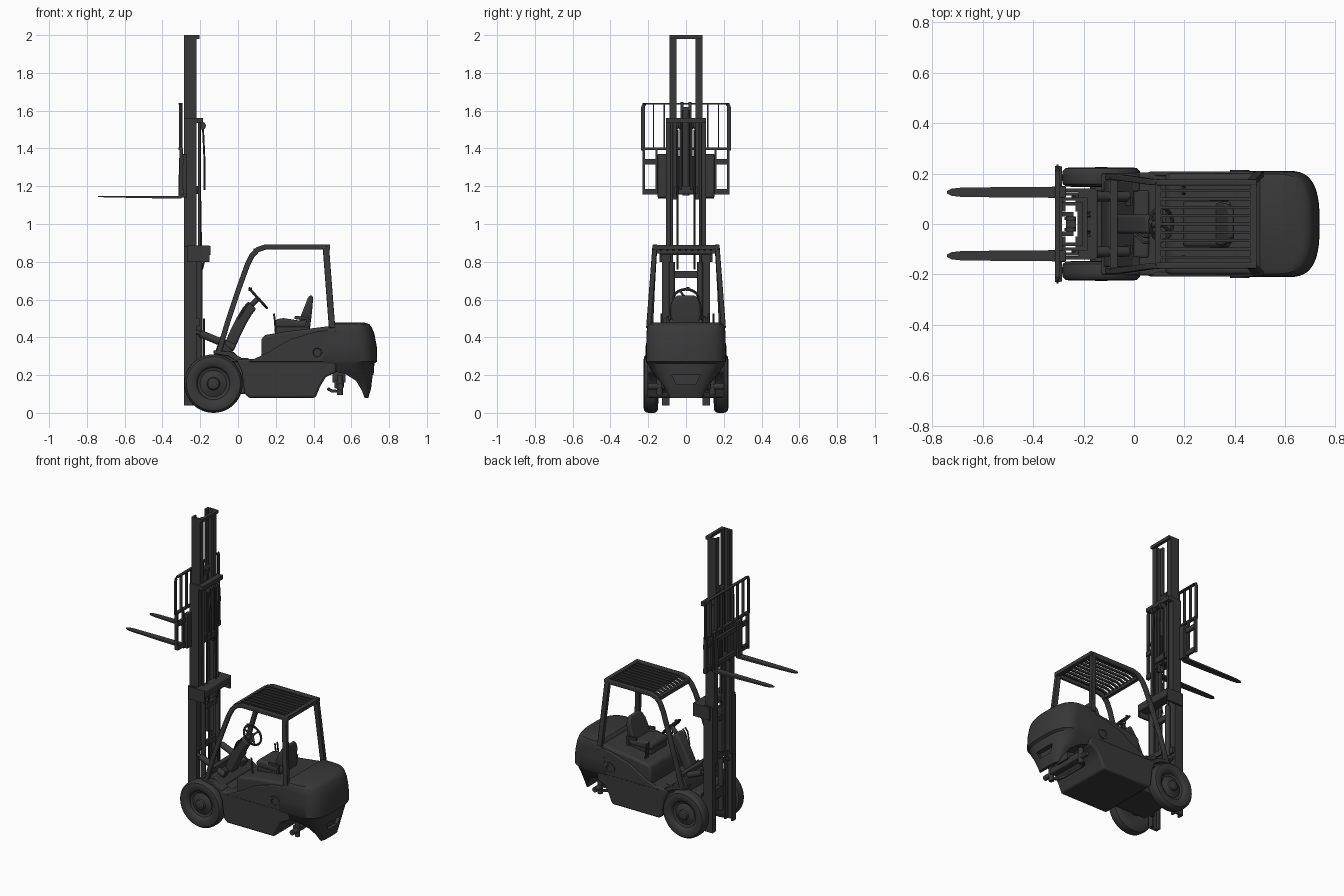
import bpy, bmesh, math
from mathutils import Vector

if "Cube" in bpy.data.objects:
    bpy.data.objects.remove(bpy.data.objects["Cube"])

dark = bpy.data.materials.new("charcoal")
dark.diffuse_color = (0.04, 0.04, 0.04, 1)
dark.use_nodes = True
dark.node_tree.nodes["Principled BSDF"].inputs["Base Color"].default_value = dark.diffuse_color


def loft(name, rings, bevel=0, mirror=False, closed=False):
    """Join equal-length point rings into a solid."""
    bm = bmesh.new()
    vr = [[bm.verts.new(p) for p in r] for r in rings]
    n = len(vr[0])
    pairs = list(zip(vr, vr[1:])) + ([(vr[-1], vr[0])] if closed else [])
    for a, b in pairs:
        for i in range(n):
            j = (i + 1) % n
            bm.faces.new((a[i], a[j], b[j], b[i]))
    if not closed:
        bm.faces.new(vr[0])
        bm.faces.new(vr[-1])
    bmesh.ops.recalc_face_normals(bm, faces=bm.faces)
    me = bpy.data.meshes.new(name)
    bm.to_mesh(me)
    bm.free()
    me.materials.append(dark)
    ob = bpy.data.objects.new(name, me)
    bpy.context.collection.objects.link(ob)
    if bevel:
        m = ob.modifiers.new("bevel", 'BEVEL')
        m.width, m.segments, m.angle_limit = bevel, 3, math.radians(40)
    if mirror:
        ob.modifiers.new("mirror", 'MIRROR').use_axis = (False, True, False)
    return ob


def prism(name, xz, y0, y1, **k):
    return loft(name, [[(x, y, z) for x, z in xz] for y in (y0, y1)], **k)


def box(name, x0, x1, y0, y1, z0, z1, **k):
    return prism(name, [(x0, z0), (x1, z0), (x1, z1), (x0, z1)], y0, y1, **k)


def sweep(name, path, w, h=None, **k):
    """Bar along a path: rectangular (w across, h deep) or round when h is None."""
    pts = [Vector(p) for p in path]
    rings = []
    for i, p in enumerate(pts):
        t = (pts[min(i + 1, len(pts) - 1)] - pts[max(i - 1, 0)]).normalized()
        side = Vector((0, 1, 0)) if abs(t.y) < 0.9 else Vector((1, 0, 0))
        side = (side - t * side.dot(t)).normalized()
        up = t.cross(side)
        if h is None:
            cs = [(math.cos(a * math.pi / 6) * w, math.sin(a * math.pi / 6) * w) for a in range(12)]
        else:
            cs = [(w / 2, h / 2), (-w / 2, h / 2), (-w / 2, -h / 2), (w / 2, -h / 2)]
        rings.append([p + side * a + up * b for a, b in cs])
    return loft(name, rings, **k)


def lathe(name, prof, c, axis, n=40, closed=False, mirror=False):
    """Revolve (radius, offset) points round an axis through c."""
    axis = Vector(axis).normalized()
    u = axis.orthogonal().normalized()
    v = axis.cross(u)
    rings = [[Vector(c) + axis * o + (u * math.cos(i * math.tau / n) + v * math.sin(i * math.tau / n)) * r
              for i in range(n)] for r, o in prof]
    return loft(name, rings, closed=closed, mirror=mirror)


# --- drive wheels: tyre, dished rim and hub
lathe("front_wheel", [(.005, .04), (.024, .04), (.03, .036), (.034, .022), (.07, .008), (.085, .014), (.09, .028),
      (.097, .033), (.125, .039), (.143, .035), (.153, .024), (.155, .01), (.155, -.015), (.152, -.028),
      (.14, -.037), (.09, -.04), (.04, -.03)], (-.13, .186, .155), (0, 1, 0), 48, mirror=True)
lathe("front_axle", [(.045, -.16), (.045, .16)], (-.13, 0, .155), (0, 1, 0), 24)

# --- chassis and hood
box("front_chassis", -.2, .06, -.135, .135, .1, .29, bevel=.01)
prism("main_frame", [(.035, .1), (.06, .08), (.41, .08), (.435, .14), (.465, .19), (.52, .215), (.52, .285),
      (-.01, .285), (.02, .22)], -.205, .205, bevel=.012)
prism("hood", [(.125, .27), (.125, .39), (.14, .412), (.25, .43), (.45, .455), (.53, .465), (.53, .27)],
      -.2, .2, bevel=.015)
prism("hood_side_panel", [(.05, .27), (.16, .32), (.28, .39), (.42, .43), (.52, .44), (.52, .27)],
      .19, .209, bevel=.006, mirror=True)
prism("front_fender", [(-.13, .315), (-.05, .3), (.0, .27), (.03, .22), (.045, .22), (.02, .29), (-.04, .325), (-.13, .33)],
      .13, .2, bevel=.004, mirror=True)
lathe("side_cap", [(.026, 0), (.038, .002), (.038, .012), (.024, .012), (.02, .006)], (.42, .202, .32), (0, 1, 0), 24, mirror=True)

# --- counterweight: stacked plan outlines rounded at the rear
def plan(z, x0, x1, hw):
    xs = max(x0 + .005, x1 - .13)
    ring = [(x0, -hw, z)]
    for i in range(25):
        a = -math.pi / 2 + math.pi * i / 24
        ring.append((xs + (x1 - xs) * max(0, math.cos(a)) ** .7,
                     math.copysign(abs(math.sin(a)) ** .7, a) * hw, z))
    return ring + [(x0, hw, z)]

weight = loft("counterweight", [plan(*s) for s in (
    (.08, .67, .69, .085), (.12, .655, .702, .105), (.17, .625, .712, .14), (.205, .57, .718, .17),
    (.225, .49, .72, .185), (.262, .45, .722, .205), (.272, .45, .737, .211), (.35, .46, .735, .211),
    (.42, .47, .722, .209), (.455, .48, .707, .205), (.47, .49, .695, .198), (.478, .5, .67, .18))])
cut = loft("slot_cutter", [[(x, -.075, .2), (x, .075, .2), (x, .05, .15), (x, -.05, .15)] for x in (.685, .8)])
cut.hide_render = True
cut.hide_set(True)
b = weight.modifiers.new("slot", 'BOOLEAN')
b.object, b.solver = cut, 'EXACT'

# --- steer axle, left without wheels
box("steer_axle", .51, .56, -.13, .13, .13, .175, bevel=.008)
box("axle_mount", .5, .57, -.05, .05, .16, .25)
sweep("king_pin", [(.54, .14, .095), (.54, .14, .2)], .016, mirror=True)
sweep("stub_axle", [(.54, .13, .14), (.54, .2, .14)], .017, mirror=True)
sweep("steer_arm", [(.54, .14, .115), (.5, .12, .115), (.48, .08, .125)], .018, .014, mirror=True)
sweep("tie_rod", [(.48, -.09, .125), (.48, .09, .125)], .009)

# --- overhead guard
sweep("guard_front_post", [(-.105, .187, .31), (-.055, .185, .48), (.005, .177, .66), (.05, .17, .785), (.075, .167, .835),
      (.105, .165, .865), (.145, .165, .878), (.488, .165, .878)], .024, .028, bevel=.005, mirror=True)
sweep("guard_rear_post", [(.465, .165, .88), (.498, .198, .45)], .026, .034, bevel=.004, mirror=True)
box("roof_rear_beam", .46, .488, -.165, .165, .866, .89)
sweep("roof_front_beam", [(.095, -.165, .857), (.095, .165, .857)], .024, .024)
for i in range(9):
    y = -.132 + .033 * i
    sweep("roof_slat", [(.095, y, .862), (.14, y, .878), (.47, y, .88)], .011, .014)

# --- floor, dash and steering
prism("toe_board", [(-.13, .3), (-.1, .38), (-.085, .38), (0, .3), (0, .27), (-.13, .27)], -.17, .17, bevel=.006)
sweep("dash_beam", [(-.08, -.185, .385), (-.08, .185, .385)], .03, .035)
sweep("steering_cowl", [(-.05, 0, .34), (-.015, 0, .42), (.02, 0, .49), (.05, 0, .54), (.075, 0, .57)],
      .075, .06, bevel=.012)
sweep("steering_column", [(.05, 0, .55), (.108, 0, .607)], .014)
tilt = Vector((.74, 0, .67))
hub = Vector((.108, 0, .605))
lathe("steering_wheel", [(.066 + .007 * math.cos(a * math.pi / 4), .007 * math.sin(a * math.pi / 4)) for a in range(8)],
      hub, tilt, 36, closed=True)
for a in (90, 210, 330):
    d = Vector((-.67, 0, .74)) * math.cos(math.radians(a)) + Vector((0, 1, 0)) * math.sin(math.radians(a))
    sweep("wheel_spoke", [hub, hub + d * .066], .006)
sweep("wheel_knob", [(.065, .01, .645), (.066, .01, .665)], .009)
for y in (-.05, -.075):
    sweep("dash_lever", [(.0, y * .5, .5), (.04, y, .56), (.06, y, .585)], .005)
for y in (.12, .145, -.13):
    sweep("hand_lever", [(.2, y, .42), (.195, y, .49), (.19, y, .525)], .005)
for y in (-.1, .09):
    sweep("pedal", [(-.03, y, .33), (-.01, y, .37)], .035, .01)

# --- seat
prism("seat_base", [(.2, .42), (.38, .44), (.38, .465), (.2, .46)], -.085, .085, bevel=.006)
prism("seat_cushion", [(.19, .465), (.2, .495), (.24, .502), (.33, .488), (.385, .5), (.385, .45), (.21, .45)],
      -.09, .09, bevel=.014)
loft("seat_back", [[(x0, -w, z), (x1, -w * .85, z), (x1, w * .85, z), (x0, w, z)] for z, x0, x1, w in (
     (.475, .32, .385, .08), (.52, .335, .39, .088), (.57, .355, .395, .085), (.605, .368, .397, .07), (.622, .378, .395, .05))],
     bevel=.01)
sweep("arm_rest", [(.36, .095, .45), (.37, .097, .5), (.3, .097, .505)], .012, .018, mirror=True)

# --- three-stage mast of channel rails
def rail(name, y0, y1, z0, z1, x0=-.285, x1=-.22):
    f = .013
    c = [(x0, y0), (x0, y1), (x1, y1), (x1, y0), (x1 - f, y0), (x1 - f, y1 - f), (x0 + f, y1 - f), (x0 + f, y0)]
    loft(name, [[(x, y, z) for x, y in c] for z in (z0, z1)], mirror=True)

rail("outer_rail", .088, .126, .04, .88)
rail("middle_rail", .07, .106, .5, 1.56)
rail("inner_rail", .05, .087, 1.13, 2.0)
box("outer_top_beam", -.22, -.145, -.135, .135, .835, .885, bevel=.006)
box("outer_top_bracket", -.27, -.15, .127, .14, .8, .885, mirror=True)
box("outer_low_beam", -.22, -.2, -.12, .12, .2, .27)
box("outer_mid_beam", -.22, -.205, -.12, .12, .46, .5)
box("middle_top_beam", -.222, -.185, -.106, .106, 1.535, 1.562)
box("middle_low_beam", -.222, -.2, -.075, .075, .715, .75)
box("inner_top_beam", -.225, -.205, -.087, .087, 1.98, 2.0)
box("inner_low_beam", -.225, -.21, -.06, .06, 1.16, 1.2)
sweep("lift_cylinder", [(-.205, .075, .1), (-.205, .075, .8)], .016, mirror=True)
sweep("lift_rod", [(-.205, .075, .8), (-.205, .075, 1.54)], .007, mirror=True)
sweep("centre_cylinder", [(-.25, 0, 1.15), (-.25, 0, 1.6)], .018)
box("chain_head", -.27, -.23, -.03, .03, 1.6, 1.62)
lathe("chain_sheave", [(.02, -.008), (.02, .008)], (-.25, .022, 1.625), (0, 1, 0), 20, mirror=True)
box("lift_chain", -.275, -.27, .016, .028, 1.2, 1.62, mirror=True)
sweep("hose", [(-.19, .045, .76), (-.18, .045, .8), (-.195, .045, .84), (-.2, .045, 1.15), (-.2, .045, 1.5)],
      .005, mirror=True)
sweep("upper_hose", [(-.2, .03, 1.54), (-.185, .03, 1.5), (-.178, .03, 1.35), (-.178, .03, 1.18)], .005, mirror=True)
lathe("hose_pulley", [(.02, -.01), (.014, 0), (.02, .01)], (-.19, .04, 1.52), (0, 1, 0), 20, mirror=True)
sweep("low_hose", [(-.18, .05, .3), (-.18, .05, .5)], .005, mirror=True)
sweep("tilt_cylinder", [(-.2, .11, .42), (-.02, .11, .345)], .02, mirror=True)
sweep("tilt_rod", [(-.245, .11, .44), (-.19, .11, .416)], .01, mirror=True)

# --- carriage, load backrest and forks
for z0, z1 in ((1.155, 1.185), (1.315, 1.345)):
    box("carriage_bar", -.302, -.285, -.228, .228, z0, z1)
box("carriage_plate", -.3, -.27, .105, .15, 1.14, 1.37, bevel=.004, mirror=True)
box("carriage_roller_arm", -.285, -.24, .03, .048, 1.16, 1.36, mirror=True)
box("carriage_side", -.31, -.292, .216, .23, 1.155, 1.4, mirror=True)
box("carriage_inner_side", -.308, -.292, .15, .162, 1.16, 1.4, mirror=True)
box("backrest_low_bar", -.314, -.294, -.23, .23, 1.392, 1.404)
sweep("backrest_frame", [(-.304, .227, 1.39), (-.304, .227, 1.62), (-.304, .222, 1.633), (-.304, .21, 1.637),
      (-.304, 0, 1.637)], .02, .008, mirror=True)
for y in (.058, .115, .172):
    box("backrest_bar", -.313, -.295, y - .003, y + .003, 1.4, 1.637, mirror=True)
prism("fork_shank", [(-.316, 1.14), (-.3, 1.14), (-.3, 1.35), (-.312, 1.35)], .105, .147, mirror=True)
loft("fork_blade", [[(x, .126 - w, 1.148), (x, .126 + w, 1.148), (x, .126 + w, z), (x, .126 - w, z)] for x, w, z in (
     (-.3, .022, 1.134), (-.5, .021, 1.137), (-.69, .018, 1.141), (-.725, .014, 1.142), (-.742, .005, 1.143))], mirror=True)

# --- smooth shading with sharp edges kept
bpy.ops.object.select_all(action='DESELECT')
for ob in bpy.context.scene.objects:
    if ob.type == 'MESH' and not ob.hide_render:
        ob.select_set(True)
        bpy.context.view_layer.objects.active = ob
bpy.ops.object.shade_smooth_by_angle(angle=math.radians(35))
